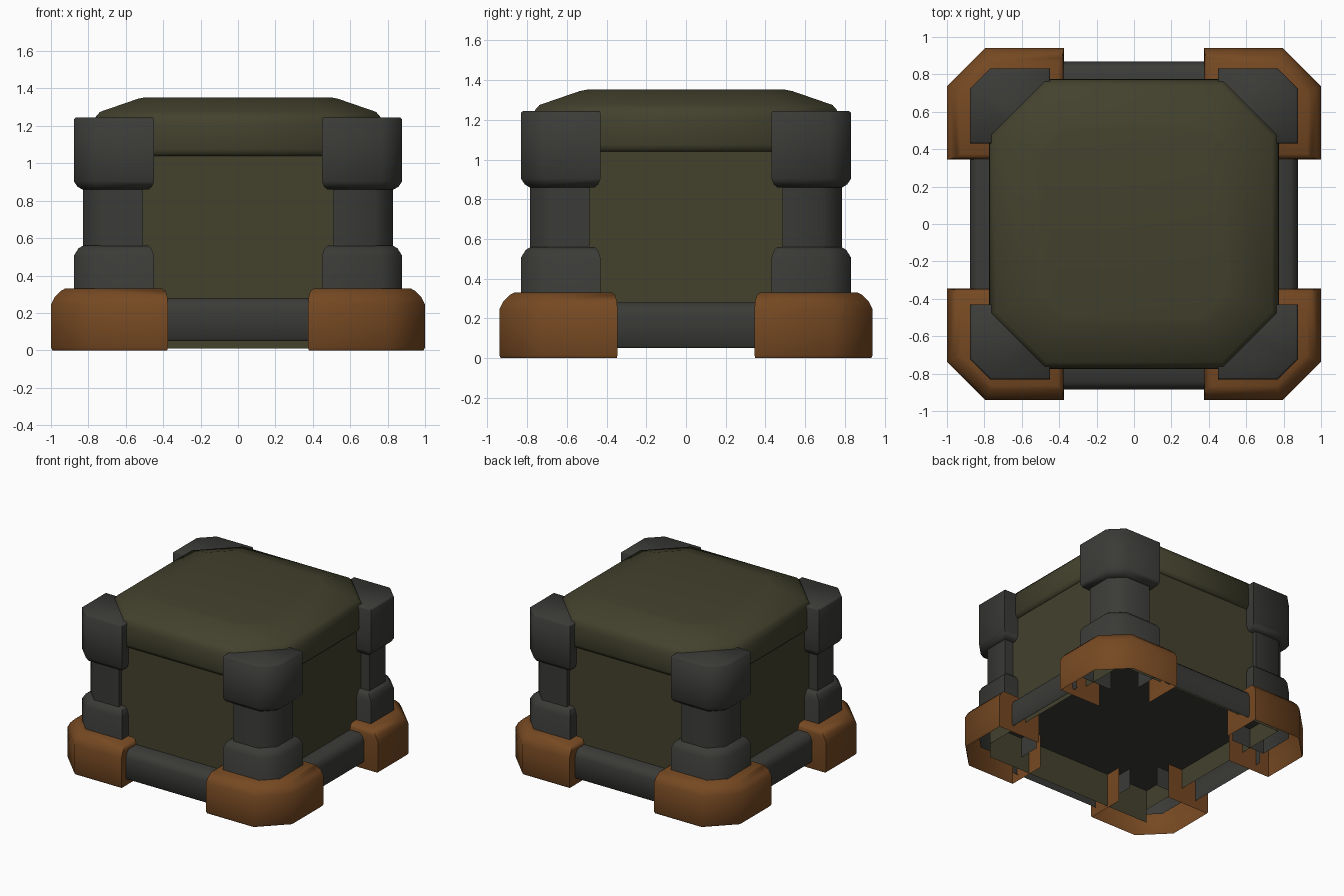
import bpy, bmesh, math

if "Cube" in bpy.data.objects:
    bpy.data.objects.remove(bpy.data.objects["Cube"])


def material(name, rgb):
    m = bpy.data.materials.new(name)
    m.diffuse_color = (*rgb, 1)
    m.use_nodes = True
    m.node_tree.nodes["Principled BSDF"].inputs["Base Color"].default_value = m.diffuse_color
    return m


OLIVE = material("olive", (0.056, 0.054, 0.027))
GREY = material("dark grey", (0.043, 0.043, 0.039))
RUST = material("rust orange", (0.180, 0.066, 0.016))


def finish(name, bm, mat, mirror=False):
    me = bpy.data.meshes.new(name)
    bm.to_mesh(me)
    bm.free()
    me.materials.append(mat)
    ob = bpy.data.objects.new(name, me)
    bpy.context.collection.objects.link(ob)
    bpy.ops.object.select_all(action='DESELECT')
    ob.select_set(True)
    bpy.context.view_layer.objects.active = ob
    bpy.ops.object.shade_smooth_by_angle(angle=math.radians(52))
    if mirror:
        mod = ob.modifiers.new("four corners", 'MIRROR')
        mod.use_axis = (True, True, False)
        mod.use_mirror_merge = False
    return ob


def corner_piece(name, x0, x1, y0, y1, c, reach, rings, mat, top=False, bottom=False):
    """Chamfered corner shell; rings are (z, outer inset, end inset)."""
    bm = bmesh.new()
    loops = []
    for z, o, e in rings:
        k = c + 0.414 * o
        pts = [(x0 + e, reach), (x0 + e, y1 - o), (x1 - k, y1 - o),
               (x1 - o, y1 - k), (x1 - o, y0 + e), (reach, y0 + e)]
        loops.append([bm.verts.new((x, y, z)) for x, y in pts])
    for a, b in zip(loops, loops[1:]):
        for i in range(5):
            bm.faces.new((a[i], b[i], b[i + 1], a[i + 1]))
    if top:
        inner = bm.verts.new((reach, reach, rings[-1][0]))
        bm.faces.new([inner] + loops[-1][::-1])
    if bottom:
        inner = bm.verts.new((reach, reach, rings[0][0]))
        bm.faces.new(loops[0] + [inner])
    finish(name, bm, mat, mirror=True)


# Feet: open-bottomed shells wrapping the lower corners
corner_piece("feet", 0.375, 1.0, 0.345, 0.94, 0.205, 0.62,
             [(0, 0.008, 0.004), (0.015, 0, 0), (0.245, 0, 0), (0.285, 0.02, 0.003),
              (0.318, 0.052, 0.012), (0.33, 0.075, 0.03)], RUST, top=True)

# Corner posts: lower block, slimmer shaft and upper block
corner_piece("lower_post_blocks", 0.448, 0.878, 0.43, 0.832, 0.11, 0.58,
             [(0.12, 0, 0), (0.505, 0, 0), (0.545, 0.025, 0.015), (0.56, 0.05, 0.03)],
             GREY, top=True)
corner_piece("post_shafts", 0.508, 0.828, 0.485, 0.785, 0.10, 0.60,
             [(0.5, 0, 0), (0.9, 0, 0)], GREY)
corner_piece("upper_post_blocks", 0.448, 0.878, 0.43, 0.832, 0.11, 0.58,
             [(0.86, 0.045, 0.03), (0.875, 0.02, 0.012), (0.905, 0, 0),
              (1.235, 0, 0), (1.245, 0.012, 0.008)], GREY, top=True, bottom=True)

# Body: four wall panels, the front one reaching lower
W = 0.75
bm = bmesh.new()
for ax, ay, bx, by, low in [(-W, -W, W, -W, 0.01), (W, -W, W, W, 0.12),
                            (W, W, -W, W, 0.12), (-W, W, -W, -W, 0.12)]:
    bm.faces.new([bm.verts.new(p) for p in
                  ((ax, ay, low), (bx, by, low), (bx, by, 1.06), (ax, ay, 1.06))])
finish("body_walls", bm, OLIVE)

# Floor plate, seen from below
bm = bmesh.new()
bm.faces.new([bm.verts.new((x, y, 0.28)) for x, y in ((-W, -W), (-W, W), (W, W), (W, -W))])
finish("floor_plate", bm, GREY)

# Lid: stacked chamfered squares
bm = bmesh.new()
loops = []
for z, r in [(1.04, 0.752), (1.05, 0.766), (1.075, 0.775), (1.21, 0.772),
             (1.25, 0.760), (1.275, 0.738), (1.345, 0.535), (1.352, 0.50)]:
    s = r - (0.28 - 0.586 * (0.755 - r))
    pts = [(s, -r), (r, -s), (r, s), (s, r), (-s, r), (-r, s), (-r, -s), (-s, -r)]
    loops.append([bm.verts.new((x, y, z)) for x, y in pts])
for a, b in zip(loops, loops[1:]):
    for i in range(8):
        j = (i + 1) % 8
        bm.faces.new((a[i], a[j], b[j], b[i]))
bm.faces.new(loops[-1])
bm.faces.new(loops[0][::-1])
finish("lid", bm, OLIVE)

# Bottom rails between the feet: open strips against the walls
for name, turn, out, half in [("front_rail", 0, 0.885, 0.42), ("right_rail", 90, 0.877, 0.39),
                              ("back_rail", 180, 0.868, 0.42), ("left_rail", 270, 0.877, 0.39)]:
    prof = [(out - 0.012, 0.05), (out, 0.062), (out, 0.225),
            (out - 0.012, 0.255), (out - 0.04, 0.28), (0.74, 0.28)]
    t = math.radians(turn)
    bm = bmesh.new()
    ends = [[bm.verts.new((x * math.cos(t) + d * math.sin(t),
                           x * math.sin(t) - d * math.cos(t), z)) for d, z in prof]
            for x in (-half, half)]
    for i in range(len(prof) - 1):
        bm.faces.new((ends[0][i], ends[1][i], ends[1][i + 1], ends[0][i + 1]))
    finish(name, bm, GREY)
